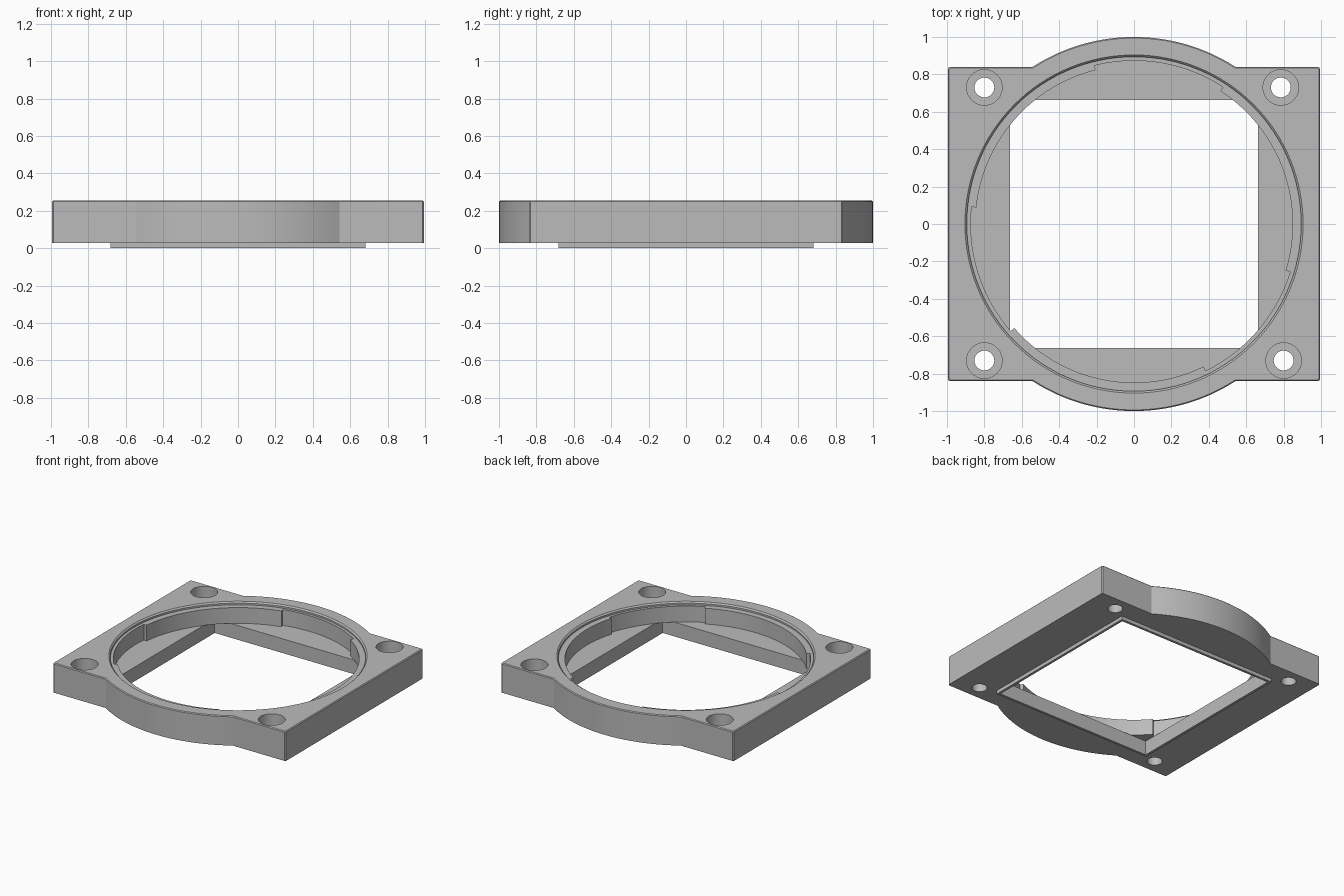
import bpy, bmesh, math

if "Cube" in bpy.data.objects:
    bpy.data.objects.remove(bpy.data.objects["Cube"])

grey = bpy.data.materials.new("plain grey")
grey.diffuse_color = (0.5, 0.5, 0.5, 1)
grey.use_nodes = True
grey.node_tree.nodes["Principled BSDF"].inputs["Base Color"].default_value = grey.diffuse_color


def loft(name, sections):
    """Closed solid through stacked outlines: [(points, z), ...] from bottom to top."""
    bm = bmesh.new()
    rings = [[bm.verts.new((x, y, z)) for x, y in pts] for pts, z in sections]
    n = len(rings[0])
    bm.faces.new(rings[0][::-1])
    bm.faces.new(rings[-1])
    for a, b in zip(rings, rings[1:]):
        for i in range(n):
            j = (i + 1) % n
            bm.faces.new((a[i], a[j], b[j], b[i]))
    me = bpy.data.meshes.new(name)
    bm.to_mesh(me)
    bm.free()
    me.materials.append(grey)
    ob = bpy.data.objects.new(name, me)
    bpy.context.collection.objects.link(ob)
    return ob


def arc(r, a0, a1, n, cx=0, cy=0):
    return [(cx + r * math.cos(math.radians(a0 + (a1 - a0) * i / n)),
             cy + r * math.sin(math.radians(a0 + (a1 - a0) * i / n))) for i in range(n + 1)]


def circle(r, n, cx=0, cy=0):
    return arc(r, 0, 360, n, cx, cy)[:-1]


def square(s):
    return [(-s, -s), (s, -s), (s, s), (-s, s)]


def combine(ob, tool, operation):
    mod = ob.modifiers.new(operation, 'BOOLEAN')
    mod.operation = operation
    mod.solver = 'EXACT'
    mod.object = tool
    bpy.context.view_layer.objects.active = ob
    bpy.ops.object.modifier_apply(modifier=mod.name)
    bpy.data.objects.remove(tool)


# Plate outline: rectangle merged with a disc that bulges front and back
def plate_outline(inset):
    w, h, r, c = 0.995 - inset, 0.84 - inset, 1.0 - inset, 0.008
    a = math.degrees(math.asin(h / r))
    half = [(w, -h + c), (w, h - c), (w - c, h)] + arc(r, a, 180 - a, 28) + [(-w + c, h)]
    return half + [(-x, -y) for x, y in half]


mount_plate = loft("mount_plate", [(plate_outline(0), 0.027), (plate_outline(0), 0.249),
                                   (plate_outline(0.006), 0.255)])

# Thin square rim underneath
combine(mount_plate, loft("rim", [(square(0.683), 0), (square(0.683), 0.06)]), 'UNION')

# Square window through the floor
combine(mount_plate, loft("window_cutter", [(square(0.664), -0.1), (square(0.664), 0.11)]),
        'DIFFERENCE')

# Bayonet bore: three wider slots alternating with three narrower lips
bore = []
for start in (57, 174, 296):
    bore += arc(0.873, start, start + 47, 16)
    nxt = {57: 174, 174: 296, 296: 417}[start]
    bore += arc(0.848, start + 47, nxt, 25)
combine(mount_plate, loft("bore_cutter", [(bore, 0.11), (bore, 0.4)]), 'DIFFERENCE')

# Shallow seat with a fine chamfer at the top
combine(mount_plate, loft("seat_cutter", [(circle(0.894, 128), 0.232), (circle(0.894, 128), 0.245),
                                          (circle(0.904, 128), 0.255), (circle(0.904, 128), 0.4)]),
        'DIFFERENCE')

# Counterbored screw holes in the corners
for x, y in ((-0.8, 0.73), (0.785, 0.73), (-0.8, -0.73), (0.8, -0.73)):
    small, big = circle(0.053, 40, x, y), circle(0.095, 40, x, y)
    combine(mount_plate, loft("screw_cutter", [(small, -0.1), (small, 0.12), (big, 0.12), (big, 0.4)]),
            'DIFFERENCE')

bpy.ops.object.select_all(action='DESELECT')
mount_plate.select_set(True)
bpy.context.view_layer.objects.active = mount_plate
bpy.ops.object.shade_smooth_by_angle(angle=math.radians(25))
